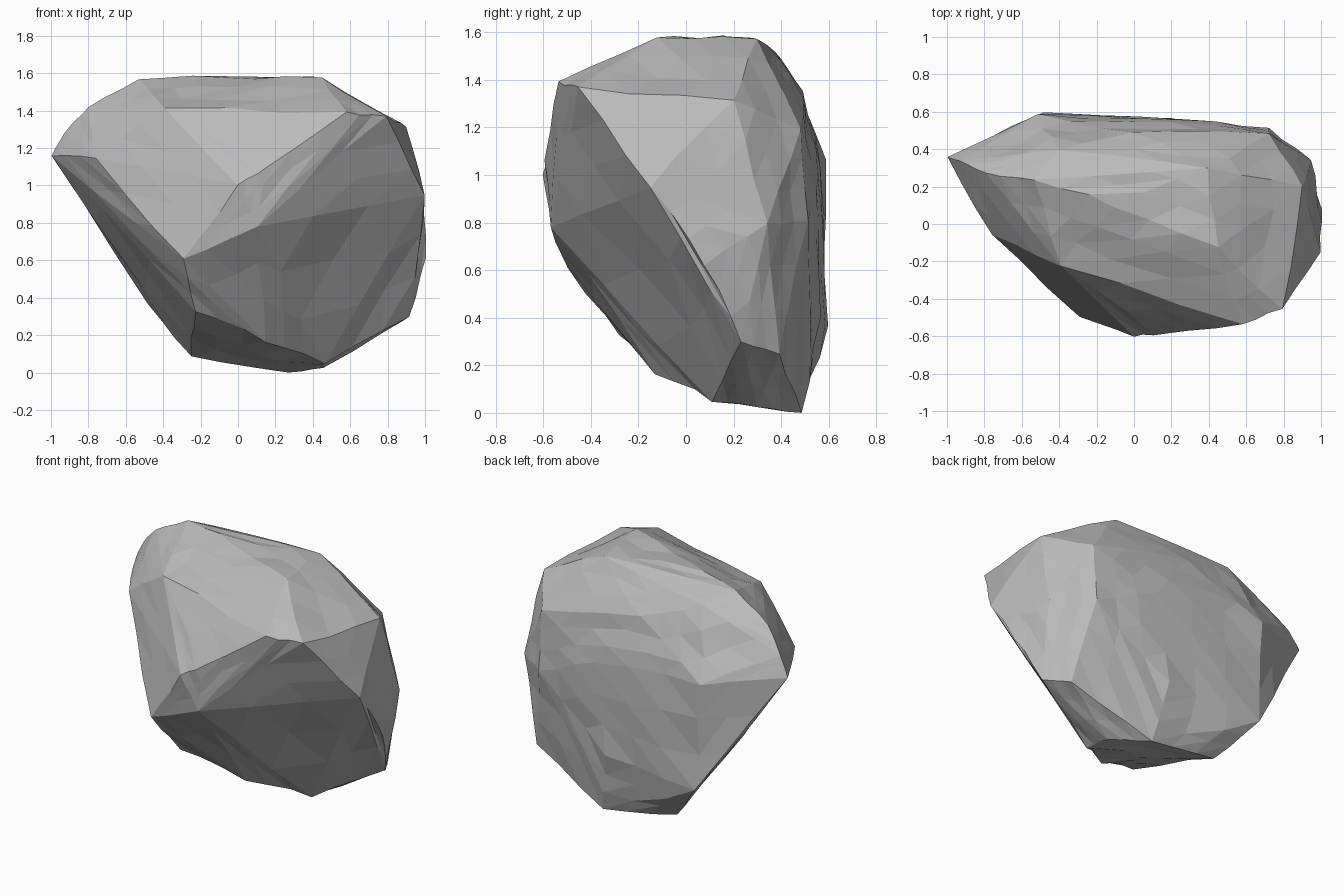
import bpy
import bmesh
import random
from mathutils import Vector

random.seed(4)

default_cube = bpy.data.objects.get("Cube")
if default_cube:
    bpy.data.objects.remove(default_cube, do_unlink=True)


def make_material(name, colour):
    material = bpy.data.materials.new(name)
    material.use_nodes = True
    material.diffuse_color = colour
    shader = material.node_tree.nodes["Principled BSDF"]
    shader.inputs["Base Color"].default_value = colour
    shader.inputs["Roughness"].default_value = 0.9
    return material


# Corner points of the boulder, grouped by the side they shape
crown = [(-.53, .24, 1.57), (-.1, .1, 1.585), (.44, -.13, 1.575), (.4, .3, 1.58),
         (-.4, .4, 1.5), (-.8, .27, 1.42), (-.4, -.22, 1.42)]
brow = [(.58, -.54, 1.39), (.79, -.45, 1.37), (.15, -.59, 1.1), (0, -.6, 1),
        (-.77, -.06, 1.15)]
belly = [(-.3, -.5, .6), (.1, -.57, .78), (-.23, -.28, .33), (.15, -.14, .17)]
left_side = [(.91, .2, 1.32), (1, -.15, .95), (1, .08, .62), (.92, .23, .3),
             (.95, .34, .8), (.82, .39, .25)]
back = [(0, .5, 1.35), (.72, .49, 1.2), (.3, .56, 1), (.72, .51, .8),
        (-.52, .58, 1.08), (-.48, .59, .36), (.2, .56, .4)]
right_tip = [(-1, .36, 1.16), (-.93, .34, 1.28)]
foot = [(.46, .11, .05), (.46, .3, .02), (.27, .49, 0), (-.26, .45, .09)]


def build_boulder(name, points, material, roughness):
    """Wrap the points in a faceted shell and chip its surface slightly."""
    bm = bmesh.new()
    for point in points:
        bm.verts.new(point)
    hull = bmesh.ops.convex_hull(bm, input=bm.verts[:])
    loose = [item for item in hull["geom_interior"] + hull["geom_unused"]
             if isinstance(item, bmesh.types.BMVert) and item.is_valid]
    bmesh.ops.delete(bm, geom=list(set(loose)), context="VERTS")

    # Break the large planes into smaller uneven facets
    corners = set(bm.verts)
    bmesh.ops.subdivide_edges(bm, edges=bm.edges[:], cuts=2, use_grid_fill=True)
    bmesh.ops.triangulate(bm, faces=bm.faces[:])
    bm.normal_update()
    for vert in bm.verts:
        if vert not in corners:
            shift = Vector((random.uniform(-1, 1) for axis in "xyz"))
            shortest = min(edge.calc_length() for edge in vert.link_edges)
            step = min(roughness, shortest * .08)
            vert.co += shift * step - vert.normal * step * .3
            vert.co.z = max(vert.co.z, 0)
    bmesh.ops.recalc_face_normals(bm, faces=bm.faces[:])

    mesh = bpy.data.meshes.new(name)
    bm.to_mesh(mesh)
    bm.free()
    mesh.materials.append(material)
    boulder = bpy.data.objects.new(name, mesh)
    bpy.context.collection.objects.link(boulder)
    return boulder


stone = make_material("stone_grey", (.5, .5, .5, 1))
build_boulder("boulder", crown + brow + belly + left_side + back + right_tip + foot,
              stone, .012)
